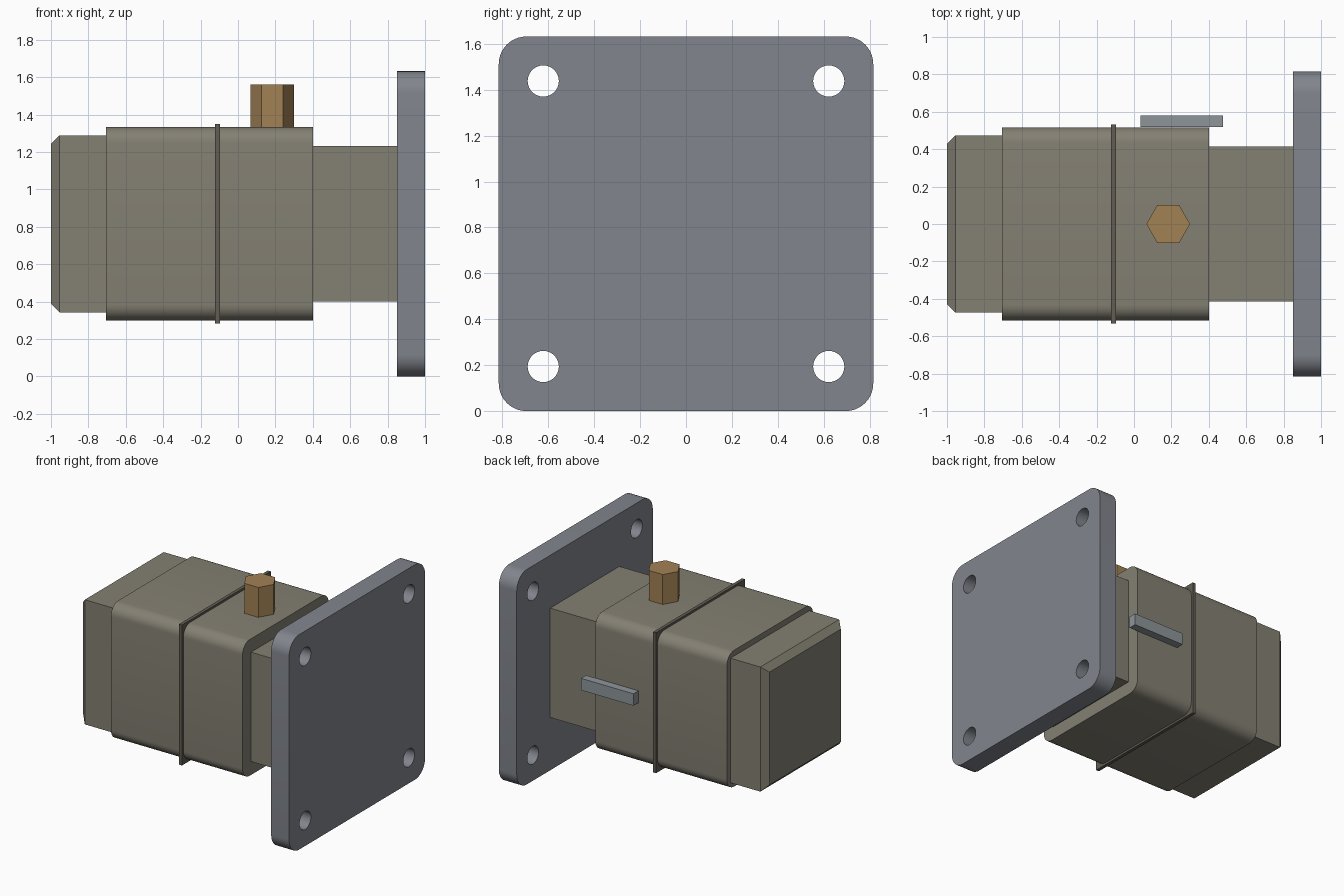
import bpy, bmesh
from math import cos, sin, pi, radians

if "Cube" in bpy.data.objects:
    bpy.data.objects.remove(bpy.data.objects["Cube"])

AXIS_Z = 0.816  # height of the shared centre line


def material(name, rgb):
    m = bpy.data.materials.new(name)
    m.diffuse_color = (*rgb, 1)
    m.use_nodes = True
    m.node_tree.nodes["Principled BSDF"].inputs["Base Color"].default_value = m.diffuse_color
    return m


BODY = material("olive_grey", (0.23, 0.215, 0.17))
SEAM = material("dark_olive", (0.12, 0.11, 0.085))
STEEL = material("steel", (0.22, 0.235, 0.265))
BAR = material("light_steel", (0.27, 0.30, 0.32))
BRASS = material("brass", (0.36, 0.22, 0.09))


def square(half, radius=0.0, steps=8):
    """Square outline in the y-z plane, optionally with rounded corners."""
    c = half - radius
    pts = []
    for k, (sy, sz) in enumerate([(1, 1), (-1, 1), (-1, -1), (1, -1)]):
        for i in range(steps + 1 if radius else 1):
            a = (k + i / steps) * pi / 2
            pts.append((sy * c + radius * cos(a), sz * c + radius * sin(a)))
    return pts


def loft(name, sections, mat):
    """Skin (x, outline) sections along x and cap both ends."""
    bm = bmesh.new()
    rings = [[bm.verts.new((x, y, AXIS_Z + z)) for y, z in pts] for x, pts in sections]
    n = len(rings[0])
    for a, b in zip(rings, rings[1:]):
        for i in range(n):
            j = (i + 1) % n
            bm.faces.new((a[i], a[j], b[j], b[i]))
    bm.faces.new(rings[0][::-1])
    bm.faces.new(rings[-1])
    bmesh.ops.recalc_face_normals(bm, faces=bm.faces)
    me = bpy.data.meshes.new(name)
    bm.to_mesh(me)
    bm.free()
    me.materials.append(mat)
    ob = bpy.data.objects.new(name, me)
    bpy.context.collection.objects.link(ob)
    return ob


def smooth(ob):
    bpy.ops.object.select_all(action='DESELECT')
    ob.select_set(True)
    bpy.context.view_layer.objects.active = ob
    bpy.ops.object.shade_smooth_by_angle(angle=radians(30))


# Housing: chamfered end cap, rounded main body, thin seam ring, square neck
loft("end_cap", [(-1.0, square(0.428)), (-0.955, square(0.473)), (-0.705, square(0.473))], BODY)
main_body = loft("main_body", [(-0.705, square(0.517, 0.085)), (0.40, square(0.517, 0.085))], BODY)
loft("seam_ring", [(-0.122, square(0.533)), (-0.097, square(0.533))], SEAM)
loft("neck", [(0.40, square(0.415)), (0.85, square(0.415))], BODY)
smooth(main_body)

# Mounting flange with four bolt holes
flange = loft("mounting_flange", [(0.85, square(0.816, 0.12, 10)), (1.0, square(0.816, 0.12, 10))], STEEL)
for sy in (-1, 1):
    for sz in (-1, 1):
        bpy.ops.mesh.primitive_cylinder_add(
            vertices=32, radius=0.068, depth=0.4,
            location=(0.925, sy * 0.622, AXIS_Z + sz * 0.622), rotation=(0, pi / 2, 0))
        cutter = bpy.context.object
        cutter.hide_render = True
        mod = flange.modifiers.new("bolt_hole", 'BOOLEAN')
        mod.operation = 'DIFFERENCE'
        mod.solver = 'EXACT'
        mod.object = cutter
        bpy.context.view_layer.objects.active = flange
        bpy.ops.object.modifier_apply(modifier=mod.name)
        bpy.data.objects.remove(cutter)
smooth(flange)

# Hexagonal fitting on top, corners pointing along x
bpy.ops.mesh.primitive_cylinder_add(vertices=6, radius=0.117, depth=0.23,
                                    location=(0.183, 0, 1.445), rotation=(0, 0, pi / 2))
hex_fitting = bpy.context.object
hex_fitting.name = "hex_fitting"
hex_fitting.data.materials.append(BRASS)

# Flat bar on the back side
bpy.ops.mesh.primitive_cube_add(size=1, location=(0.256, 0.549, AXIS_Z))
bar = bpy.context.object
bar.name = "side_bar"
bar.scale = (0.44, 0.06, 0.09)
bar.data.materials.append(BAR)
